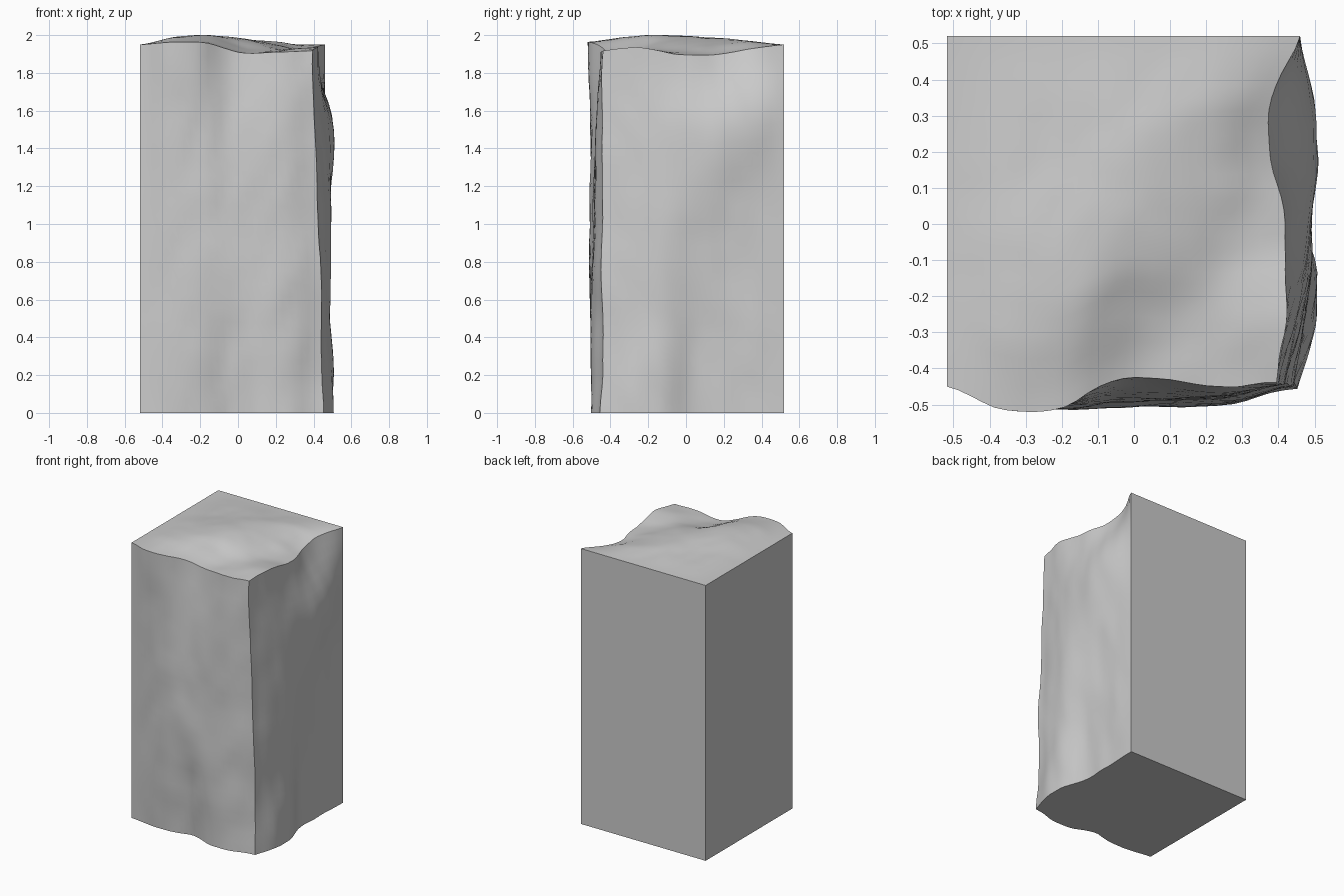
import bpy, bmesh, math
from mathutils import Vector, noise

default = bpy.data.objects.get("Cube")
if default:
    bpy.data.objects.remove(default, do_unlink=True)

LEFT, BACK = -0.518, 0.52      # flat sawn planes
CUTS = 27                      # grid density of the rough faces

# Rough surfaces in thousandths: rows go upward, or front to back for the top
RIGHT_SIDE = [
    [450, 500, 507, 450, 450, 455, 460],
    [440, 480, 495, 455, 455, 460, 460],
    [440, 465, 490, 475, 460, 460, 460],
    [420, 455, 485, 490, 480, 470, 460],
    [403, 440, 470, 490, 508, 490, 460],
    [395, 420, 420, 410, 375, 385, 460],
]
FRONT_SIDE = [
    [450, 472, 475, 445, 495, 497, 455],
    [450, 485, 500, 480, 505, 490, 435],
    [450, 495, 512, 510, 500, 485, 450],
    [450, 500, 510, 490, 485, 480, 437],
    [450, 503, 505, 470, 475, 475, 445],
    [450, 512, 518, 430, 435, 450, 440],
]
TOP_SIDE = [
    [950, 965, 955, 905, 910, 918],
    [950, 988, 985, 930, 922, 935],
    [950, 990, 998, 975, 925, 900],
    [950, 975, 985, 982, 950, 895],
    [950, 965, 968, 968, 965, 925],
    [950, 950, 950, 950, 950, 950],
]


def spline(values, t):
    """Smooth curve through evenly spaced values, t from 0 to 1."""
    last = len(values) - 1
    i = min(int(t * last), last - 1)
    f = t * last - i
    b, c = values[i], values[i + 1]
    a = values[i - 1] if i > 0 else b
    d = values[i + 2] if i + 2 <= last else c
    m, n = (c - a) / 2, (d - b) / 2
    return b + f * (m + f * (3 * (c - b) - 2 * m - n + f * (m + n - 2 * (c - b))))


def surface(table, s, t):
    return spline([spline(row, s) for row in table], t) / 1000


def fade(d):
    return min(1.0, max(0.0, d * 6))


def chips(u, v, w, shift):
    """Slanted streaks, as left by splitting the stone."""
    slanted = Vector((u * 5 - w * 3 + shift, v * 5 + w * 3, w * 4))
    return 0.009 * noise.noise(slanted) + 0.005 * noise.noise(slanted * 2.3)


def carve(co):
    u, v, w = (min(1.0, max(0.0, c + 0.5)) for c in co)
    right = surface(RIGHT_SIDE, v, w) + chips(u, v, w, 0) * fade(1 - v)
    front = -surface(FRONT_SIDE, u, w) + chips(u, v, w, 7) * fade(u)
    top = 1 + surface(TOP_SIDE, u, v)
    top += chips(u, v, w, 15) * 0.6 * fade(u) * fade(1 - v)
    return Vector((LEFT + u * (right - LEFT), front + v * (BACK - front), w * min(top, 2.0)))


# Stone block
bm = bmesh.new()
bmesh.ops.create_cube(bm, size=1)
bmesh.ops.subdivide_edges(bm, edges=bm.edges[:], cuts=CUTS, use_grid_fill=True)
for vert in bm.verts:
    vert.co = carve(vert.co)

# Reduce the sawn faces to single flat polygons
bm.normal_update()
for axis in (Vector((-1, 0, 0)), Vector((0, 1, 0)), Vector((0, 0, -1))):
    flat = [f for f in bm.faces if f.normal.dot(axis) > 0.9999]
    bmesh.ops.dissolve_faces(bm, faces=flat, use_verts=False)
bmesh.ops.recalc_face_normals(bm, faces=bm.faces[:])

mesh = bpy.data.meshes.new("stone_block")
bm.to_mesh(mesh)
bm.free()
block = bpy.data.objects.new("stone_block", mesh)
bpy.context.collection.objects.link(block)

# Stone colour
stone = bpy.data.materials.new("grey_stone")
stone.use_nodes = True
colour = (0.6, 0.6, 0.6, 1)
stone.diffuse_color = colour
stone.node_tree.nodes["Principled BSDF"].inputs["Base Color"].default_value = colour
mesh.materials.append(stone)

# Soft rough faces with crisp rims
bpy.ops.object.select_all(action="DESELECT")
block.select_set(True)
bpy.context.view_layer.objects.active = block
bpy.ops.object.shade_smooth_by_angle(angle=math.radians(35))
